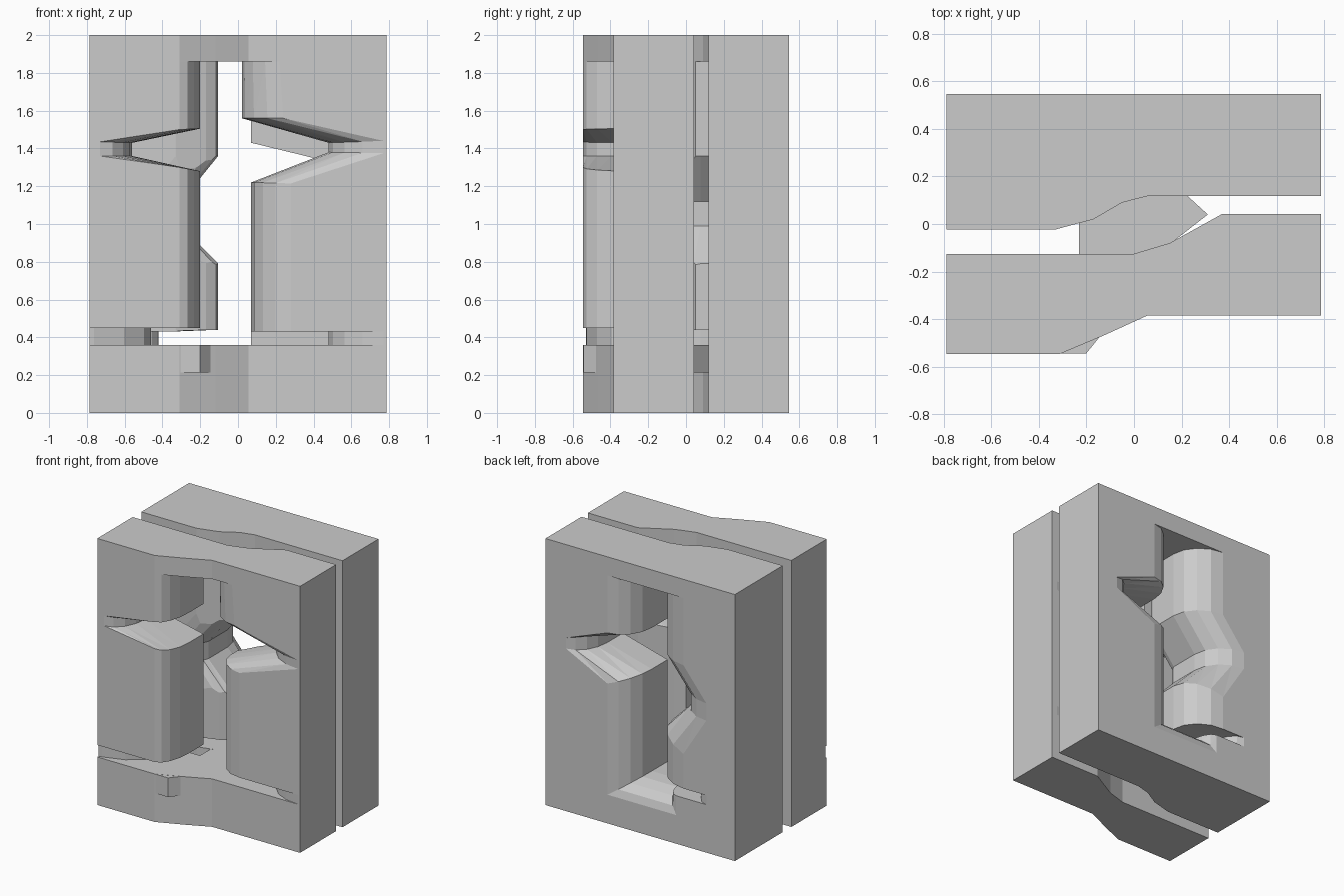
import bpy, bmesh, math

if "Cube" in bpy.data.objects:
    bpy.data.objects.remove(bpy.data.objects["Cube"])


def finish(bm, name):
    # faces are built consistently; turn them outward using the signed volume
    vol = 0
    for f in bm.faces:
        c = [v.co for v in f.verts]
        vol += sum(c[0].dot(c[i].cross(c[i + 1])) for i in range(1, len(c) - 1))
    if vol < 0:
        bmesh.ops.reverse_faces(bm, faces=bm.faces[:])
    bm.normal_update()
    me = bpy.data.meshes.new(name)
    bm.to_mesh(me)
    bm.free()
    ob = bpy.data.objects.new(name, me)
    bpy.context.collection.objects.link(ob)
    return ob


def bridge_rings(bm, rings):
    n = len(rings[0])
    for r0, r1 in zip(rings, rings[1:]):
        for k in range(n):
            j = (k + 1) % n
            bm.faces.new((r0[k], r0[j], r1[j], r1[k]))
    bm.faces.new(rings[0][::-1])
    bm.faces.new(rings[-1])
    bm.normal_update()


def prism(name, pts, z0, z1):
    bm = bmesh.new()
    bridge_rings(bm, [[bm.verts.new((x, y, z)) for x, y in pts] for z in (z0, z1)])
    return finish(bm, name)


def opening_cutter(name, outline, sides, direction, steps=4):
    """Loft an outline through a slab, rounding it at the outer face and the gap.
    outline: (side, outer x, outer z, inner x, inner z)
    sides: face y, rounding depth, gap y, gap rounding depth, gap flare"""
    bm = bmesh.new()
    levels = [("face", -1)]
    levels += [("face", i) for i in range(steps + 1)]
    levels += [("gap", i) for i in range(steps, -1, -1)] + [("gap", -1)]
    rings = []
    for kind, i in levels:
        ring = []
        a = max(i, 0) / steps * math.pi / 2
        for side, xo, zo, xi, zi in outline:
            yf, df, yg, dg, flare = sides[side]
            if kind == "face":
                w = 1 - math.sin(a)
                y = yf + direction * df * (1 - math.cos(a))
                if i < 0:
                    y = -0.9 * direction
            else:
                w = flare * (1 - math.sin(a))
                y = yg - direction * dg * (1 - math.cos(a))
                if i < 0:
                    y = 0.4 * direction
            ring.append(bm.verts.new((xi + (xo - xi) * w, y, zi + (zo - zi) * w)))
        rings.append(ring)
    bridge_rings(bm, rings)
    bmesh.ops.triangulate(bm, faces=bm.faces[:])
    ob = finish(bm, name)
    ob.hide_render = True
    return ob


def cut(target, cutter):
    mod = target.modifiers.new("opening", "BOOLEAN")
    mod.operation = "DIFFERENCE"
    mod.solver = "MANIFOLD"
    mod.object = cutter
    bpy.context.view_layer.update()
    bpy.context.view_layer.objects.active = target
    bpy.ops.object.modifier_apply(modifier=mod.name)
    bpy.data.objects.remove(cutter)


# Front slab with its wavy front and gap faces
front = prism("front_slab", [
    (-.787, -.545), (-.31, -.545), (-.12, -.465), (.055, -.385), (.785, -.385),
    (.785, .042), (.37, .042), (.15, -.08), (0, -.125), (-.787, -.125)], 0, 2)

# Back slab, flat behind and wavy towards the gap
back = prism("back_slab", [
    (-.787, .545), (-.787, -.023), (-.33, -.023), (-.17, .02), (-.05, .09),
    (.06, .118), (.785, .118), (.785, .545)], 0, 2)

# Cross-shaped opening through the front slab
L, R = 0, 1
front_outline = [
    (L, -.31, 1.86, -.20, 1.86), (L, -.31, 1.50, -.20, 1.505),
    (L, -.73, 1.435, -.56, 1.43), (L, -.73, 1.36, -.56, 1.36),
    (L, -.31, 1.30, -.20, 1.28), (L, -.31, .45, -.20, .45),
    (L, -.95, .45, -.46, .45), (L, -.95, .36, -.46, .36),
    (R, .77, .36, .48, .36), (R, .77, .43, .48, .43),
    (R, .28, .43, .07, .43), (R, .28, 1.215, .07, 1.22),
    (R, .77, 1.375, .48, 1.38), (R, .77, 1.44, .48, 1.43),
    (R, .24, 1.56, .02, 1.56), (R, .22, 1.86, .02, 1.86)]
cut(front, opening_cutter("front_opening", front_outline, {
    L: (-.545, .25, -.125, .05, 0),
    R: (-.385, .20, .042, .15, .9)}, 1))

# Opening through the back slab, with lower side notches and a ramped sill
back_outline = [
    (L, -.36, 1.86, -.105, 1.86), (L, -.36, 1.355, -.105, 1.36),
    (L, -.55, 1.12, -.30, 1.12), (L, -.55, .99, -.30, .99),
    (L, -.36, .69, -.105, .79), (L, -.36, .43, -.105, .44),
    (L, -.55, .43, -.42, .44), (L, -.55, .36, -.42, .36),
    (R, -.30, .36, -.20, .36), (R, -.30, .215, -.19, .355),
    (R, .27, .215, .07, .355), (R, .27, 1.05, .07, 1.12),
    (R, .615, 1.22, .44, 1.22), (R, .615, 1.30, .44, 1.34),
    (R, .27, 1.43, .07, 1.43), (R, .27, 1.86, .07, 1.86)]
cut(back, opening_cutter("back_opening", back_outline, {
    L: (.545, .24, -.023, .10, .9),
    R: (.545, .24, .118, .05, 0)}, -1))

# Floor plate bridging the gap, and its lip at the front
prism("bridge_plate", [
    (-.23, -.13), (0, -.13), (.15, -.085), (.31, .04), (.22, .122),
    (.06, .122), (-.05, .095), (-.17, .025), (-.23, .005)], .215, .359)
prism("front_lip", [(-.31, -.543), (-.20, -.543), (-.145, -.475)], .215, .359)
